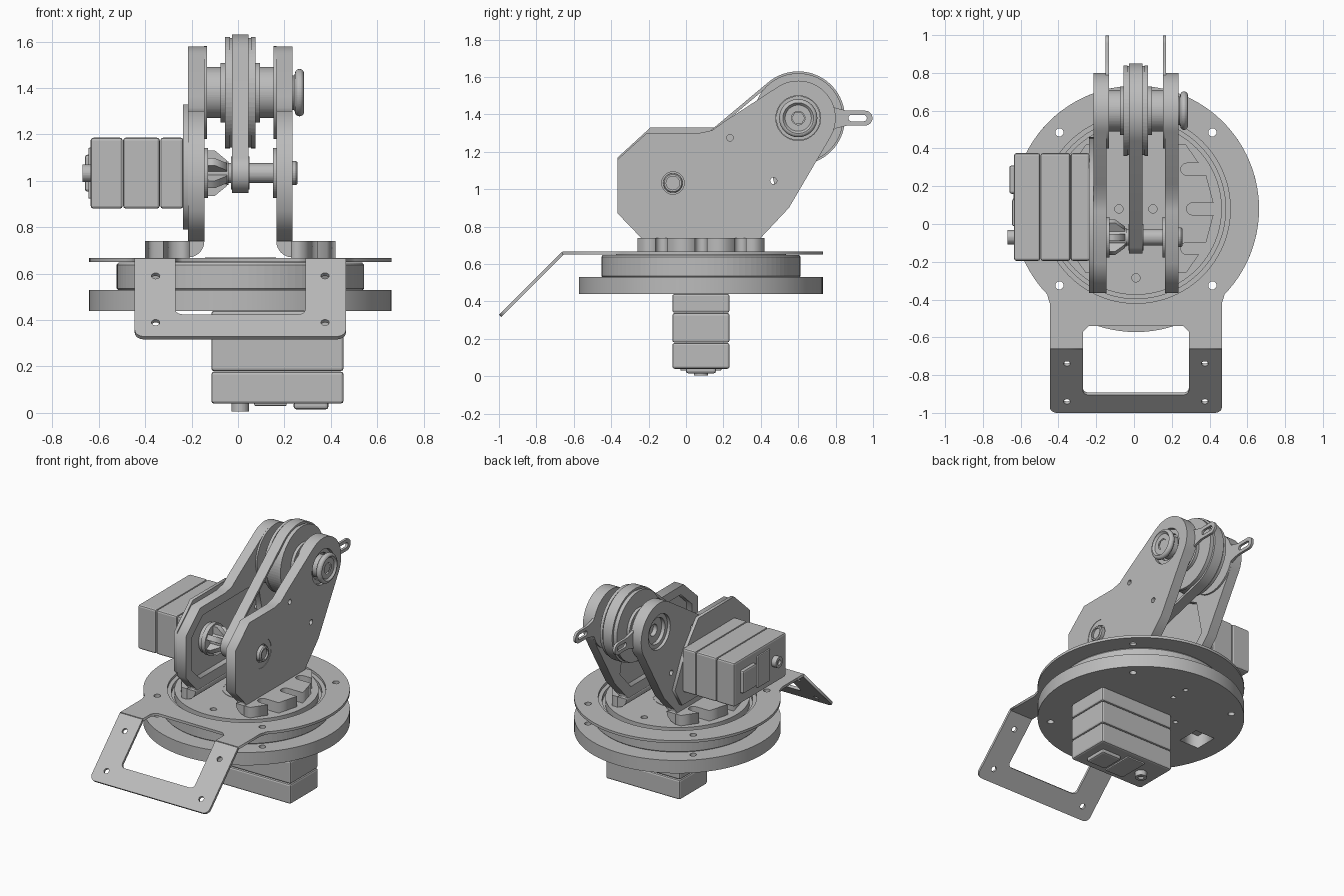
import bpy, bmesh
from math import cos, sin, radians, sqrt, pi, acos, atan2, degrees
from mathutils import Matrix, Vector

if "Cube" in bpy.data.objects:
    bpy.data.objects.remove(bpy.data.objects["Cube"])

grey = bpy.data.materials.new("machined_grey")
grey.use_nodes = True
grey.diffuse_color = (0.5, 0.5, 0.5, 1)
grey.node_tree.nodes["Principled BSDF"].inputs["Base Color"].default_value = (0.5, 0.5, 0.5, 1)

CX, CY = 0.01, 0.08                     # turntable axis
SIDE = Matrix(((0, 0, 1), (1, 0, 0), (0, 1, 0))).to_4x4()   # local (x, y, z) -> world (y, z, x)
T = lambda x, y, z: Matrix.Translation((x, y, z))
BASE = T(CX, CY, 0)
SHOULDER, ELBOW = (-0.07, 1.033), (0.6, 1.38)   # arm axes in (y, z)
parts = []


def finish(name, bm, M):
    """Place a bmesh, fix its normals and link it as an object."""
    bmesh.ops.transform(bm, matrix=M, verts=bm.verts)
    bmesh.ops.remove_doubles(bm, verts=bm.verts, dist=1e-5)
    bmesh.ops.recalc_face_normals(bm, faces=bm.faces)
    me = bpy.data.meshes.new(name)
    bm.to_mesh(me)
    bm.free()
    me.materials.append(grey)
    ob = bpy.data.objects.new(name, me)
    bpy.context.collection.objects.link(ob)
    parts.append(ob)


def plate(name, loops, z0, z1, M):
    """Extruded flat outline; further loops are holes."""
    cu = bpy.data.curves.new(name, "CURVE")
    cu.dimensions, cu.fill_mode, cu.extrude = "2D", "BOTH", abs(z1 - z0) / 2
    for loop in loops:
        sp = cu.splines.new("POLY")
        sp.points.add(len(loop) - 1)
        for p, (x, y) in zip(sp.points, loop):
            p.co = (x, y, 0, 1)
        sp.use_cyclic_u = True
    tmp = bpy.data.objects.new("helper", cu)
    bpy.context.collection.objects.link(tmp)
    me = bpy.data.meshes.new_from_object(tmp)
    bpy.data.objects.remove(tmp)
    bm = bmesh.new()
    bm.from_mesh(me)
    bpy.data.meshes.remove(me)
    finish(name, bm, M @ T(0, 0, (z0 + z1) / 2))


def turned(name, profile, M, steps=64):
    """Lathe a (radius, height) profile about local z."""
    bm = bmesh.new()
    vs = [bm.verts.new((r, 0, h)) for r, h in profile]
    es = [bm.edges.new(p) for p in zip(vs, vs[1:])]
    bmesh.ops.spin(bm, geom=vs + es, cent=(0, 0, 0), axis=(0, 0, 1), angle=2 * pi, steps=steps)
    finish(name, bm, M)


def disc(name, r, z0, z1, M, steps=48):
    turned(name, [(0, z0), (r, z0), (r, z1), (0, z1)], M, steps)


def block(name, lo, hi, M, bevel=0.012):
    bm = bmesh.new()
    lo, hi = Vector(lo), Vector(hi)
    bmesh.ops.create_cube(bm, size=1, matrix=Matrix.Translation((lo + hi) / 2) @ Matrix.Diagonal((*(hi - lo), 1)))
    bmesh.ops.bevel(bm, geom=bm.edges[:], offset=bevel, segments=2, affect="EDGES", profile=0.5)
    finish(name, bm, M)


def arc(cx, cy, r, a0, a1, n=24):
    return [(cx + r * cos(radians(a0 + (a1 - a0) * i / n)),
             cy + r * sin(radians(a0 + (a1 - a0) * i / n))) for i in range(n + 1)]


def circle(cx, cy, r, n=32):
    return arc(cx, cy, r, 0, 360, n)[:-1]


def hull(a, ra, b, rb):
    """Outline wrapping a big circle b and a small circle a."""
    dx, dy = b[0] - a[0], b[1] - a[1]
    ang = degrees(atan2(dy, dx))
    t = degrees(acos((ra - rb) / sqrt(dx * dx + dy * dy)))
    return arc(*b, rb, ang - t, ang + t, 40) + arc(*a, ra, ang + t, ang + 360 - t, 24)


def servo(name, M):
    """Geared motor: three stacked housings, rear stub, cover and output horn."""
    for i, (z0, z1) in enumerate(((-0.4, -0.262), (-0.26, -0.102), (-0.1, 0))):
        block(f"{name}_housing_{i + 1}", (-0.125, -0.153, z0), (0.445, 0.153, z1), M)
    turned(name + "_rear_stub", [(0, -0.38), (0.038, -0.38), (0.038, -0.435), (0.018, -0.435),
                                 (0.018, -0.42), (0, -0.42)], M, 32)
    block(name + "_rear_cover", (0.23, -0.08, -0.425), (0.38, 0.08, -0.39), M)
    block(name + "_rear_rib", (0.06, -0.11, -0.41), (0.2, 0.11, -0.39), M, 0.006)


# Fixed base: lower disc, bearing ring and turntable
corners = [(sx * 0.405, sy * 0.405) for sx in (1, -1) for sy in (1, -1)]
bolt_holes = [circle(x, y, 0.022, 16) for x, y in corners]
window = [(-0.52, -0.06), (-0.37, -0.06), (-0.37, 0.1), (-0.52, 0.1)]
small = [circle(x, y, 0.016, 12) for x, y in ((0.01, 0.33), (0.01, -0.36), (0.01, 0.45), (-0.2, 0.1), (-0.2, -0.1))]
plate("base_disc", [circle(0, 0, 0.652, 96), window] + bolt_holes + small, 0.44, 0.53, BASE)
turned("bearing_ring", [(0, 0.528), (0.525, 0.528), (0.533, 0.536), (0.533, 0.638), (0.525, 0.648),
                        (0.475, 0.648), (0.475, 0.62), (0, 0.62)], BASE, 96)
plate("turntable", [circle(0, 0, 0.455, 96)] + [circle(x, y, 0.022, 16) for x, y in
      ((-0.09, 0), (0.09, 0), (0, -0.365), (0, 0.365))], 0.615, 0.667, BASE)
turned("turntable_hub_line", [(0.147, 0.66), (0.147, 0.67), (0.153, 0.67), (0.153, 0.66), (0.147, 0.66)], BASE)

# Upper plate with its bent-down mounting frame
edge = [(-0.455, -0.74), (-0.28, -0.74), (-0.28, -0.65), (-0.25, -0.62),
        (0.25, -0.62), (0.28, -0.65), (0.28, -0.74), (0.455, -0.74)]
neck = [(0.455, -0.5), (0.465, -0.47)]
plate("upper_plate", [arc(0, 0, 0.652, -44, 224, 80) + [(-x, y) for x, y in neck[::-1]] + edge + neck,
                      circle(0, 0, 0.5, 96)] + bolt_holes, 0.65, 0.668, BASE)
frame = ([(0.455, 0), (0.28, 0)] + arc(0.25, -0.31, 0.03, 0, -90, 6) + arc(-0.25, -0.31, 0.03, -90, -180, 6)
         + [(-0.28, 0), (-0.455, 0)] + arc(-0.415, -0.435, 0.04, 180, 270, 6) + arc(0.415, -0.435, 0.04, 270, 360, 6))
frame_holes = [circle(x, y, 0.018, 16) for x in (-0.365, 0.365) for y in (-0.106, -0.39)]
plate("mounting_frame", [frame] + frame_holes, -0.009, 0.009,
      T(CX, -0.658, 0.659) @ Matrix.Rotation(radians(45), 4, "X"))

# Motors
servo("base_motor", T(CX, CY, 0.44))
servo("arm_motor", T(-0.235, *SHOULDER) @ SIDE)

# Arm side plates, mirrored about the arm's middle plane
outline = arc(*ELBOW, 0.2, -30, 123, 32) + [
    (0.21, 1.365), (0.14, 1.315), (0.07, 1.3), (-0.21, 1.3), (-0.365, 1.16),
    (-0.365, 0.87), (-0.24, 0.74), (0.4, 0.74), (0.55, 0.9)]
recess = [(-0.3, 0.9), (-0.21, 0.81), (0.37, 0.81), (0.49, 0.94), (0.44, 1.18), (0.32, 1.24),
          (-0.18, 1.24), (-0.3, 1.13)]
small_holes = [circle(0.235, 1.275, 0.018, 16), circle(0.468, 1.045, 0.018, 16)]
elbow_hole = circle(*ELBOW, 0.12, 40)
tab = [(0.7, 1.25), (0.8, 1.325), (0.86, 1.34)] + arc(0.957, 1.38, 0.04, -90, 90, 12) + \
      [(0.86, 1.42), (0.8, 1.435), (0.7, 1.51), (0.74, 1.38)]
tab_slot = arc(0.885, 1.38, 0.017, 90, 270, 8) + arc(0.95, 1.38, 0.017, -90, 90, 8)
foot = [(0.22, -0.34), (0.265, -0.34)]
for y in (-0.21, 0, 0.21):              # slots open to the rim
    lo, hi = y - 0.032, y + 0.032
    deep = 0.3 if y == 0 else 0.27
    foot += [(sqrt(0.17 - lo * lo), lo)] + arc(deep, y, 0.032, 270, 90, 8) + [(sqrt(0.17 - hi * hi), hi)]
foot += [(0.265, 0.34), (0.22, 0.34)]
bend = arc(0.225, 0.74, 0.07, 180, 270, 8) + [(0.225, 0.74)]
XZ = Matrix.Rotation(pi / 2, 4, "X")

for side, s in (("left", 1), ("right", -1)):
    flip = T(CX, 0, 0) @ Matrix.Diagonal((s, 1, 1, 1))
    M = flip @ SIDE
    plate(side + "_arm_skin", [outline, elbow_hole, circle(*SHOULDER, 0.1, 40)] + small_holes, 0.195, 0.225, M)
    plate(side + "_arm_rim", [outline, recess, elbow_hole], 0.155, 0.196, M)
    plate(side + "_elbow_boss", [circle(*ELBOW, 0.2, 48), elbow_hole], 0.143, 0.156, M)
    plate(side + "_tension_tab", [tab, tab_slot], 0.143, 0.16, M)
    plate(side + "_foot_bend", [bend], -0.42, 0.26, flip @ XZ)
    plate(side + "_foot", [foot], 0.667, 0.74, flip @ T(0, CY, 0))
    shoulder = flip @ T(0, *SHOULDER) @ SIDE
    turned(side + "_shoulder_bearing", [(0, 0.14), (0.108, 0.14), (0.108, 0.17), (0.1, 0.17),
                                        (0.1, 0.222), (0.06, 0.222), (0.06, 0.21), (0, 0.21)], shoulder)
    turned(side + "_elbow_bearing", [(0.04, 0.145), (0.118, 0.145), (0.118, 0.205), (0.09, 0.205),
                                     (0.09, 0.18), (0.04, 0.18), (0.04, 0.145)], flip @ T(0, *ELBOW) @ SIDE)

# Motor mounting plate on the outside of the right arm
plate("motor_mount", [[(-0.365, 0.9), (-0.26, 0.79), (0.38, 0.79), (0.46, 0.92), (0.34, 1.16),
                       (0.2, 1.33), (-0.19, 1.33), (-0.365, 1.17)]], -0.237, -0.214, SIDE)

# Elbow pulley, its belt and the lower pulley
elbow = T(CX, *ELBOW) @ SIDE
half = [(0.11, -0.15), (0.11, -0.085), (0.128, -0.085), (0.128, -0.065), (0.24, -0.065), (0.24, -0.045), (0.236, -0.045)]
turned("elbow_pulley", [(0, -0.15)] + half + [(r, -h) for r, h in half[::-1]] + [(0, 0.15)], elbow, 72)
plate("belt", [hull(SHOULDER, 0.086, ELBOW, 0.25), hull(SHOULDER, 0.07, ELBOW, 0.234)], -0.036, 0.036, T(CX, 0, 0) @ SIDE)
axle = T(CX, *SHOULDER) @ SIDE
disc("lower_pulley", 0.071, -0.04, 0.04, axle)

# Left knob with hex socket
turned("elbow_knob", [(0, 0.18), (0.075, 0.18), (0.075, 0.232)] + arc(0.082, 0.255, 0.02, -90, 90, 10)
       + [(0.07, 0.262), (0.036, 0.262)], elbow)
disc("knob_hex", 0.036, 0.24, 0.257, elbow, 6)

# Shoulder shaft, end bolt and finned coupling
disc("shoulder_shaft", 0.043, -0.06, 0.235, axle)
turned("shaft_end", [(0, 0.2), (0.052, 0.2), (0.052, 0.24), (0.046, 0.247), (0.036, 0.247),
                     (0.036, 0.235), (0, 0.235)], axle, 32)
disc("coupling_core", 0.05, -0.22, -0.05, axle)
disc("coupling_flange", 0.098, -0.165, -0.14, axle)
fin = [(0.03, -0.15), (0.098, -0.15), (0.098, -0.11), (0.055, -0.058), (0.03, -0.058)]
for i in range(6):
    turn = Matrix.Rotation(radians(60 * i + 30), 4, "Z")
    plate(f"coupling_fin_{i + 1}", [fin], -0.018, 0.018, axle @ turn @ XZ)

# Smooth curved walls, keep edges crisp
for ob in bpy.context.view_layer.objects:
    ob.select_set(ob in parts)
bpy.context.view_layer.objects.active = parts[0]
bpy.ops.object.shade_smooth_by_angle(angle=radians(30))
